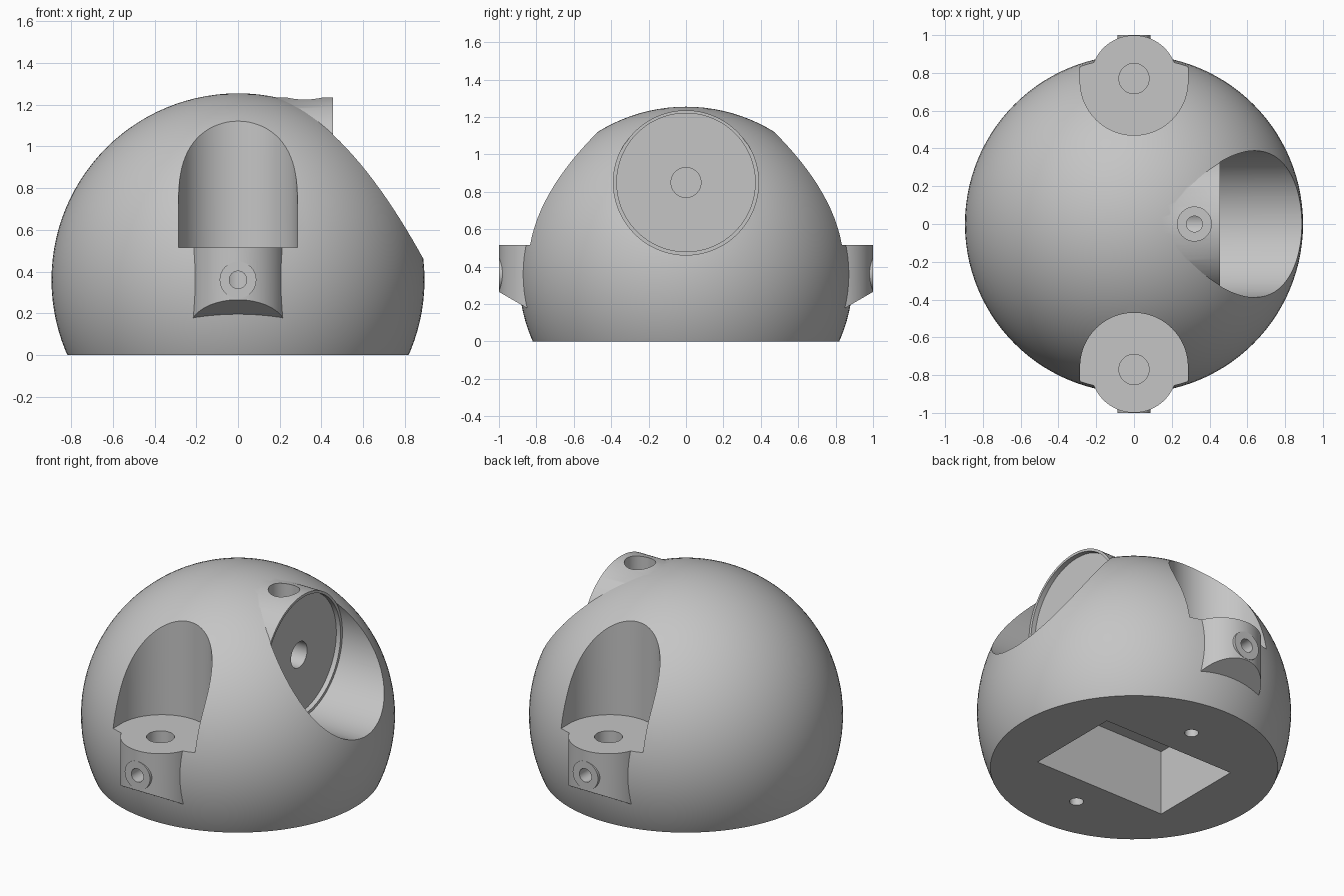
import bpy, bmesh, math
from mathutils import Vector, Matrix

if "Cube" in bpy.data.objects:
    bpy.data.objects.remove(bpy.data.objects["Cube"], do_unlink=True)

R, CZ = 0.895, 0.36          # dome radius and centre height
LEDGE = 0.515                # height of the side ledges
SOCKET_X, SOCKET_Z = 0.455, 0.85
helpers = []


def make(name, bm):
    bmesh.ops.recalc_face_normals(bm, faces=bm.faces)
    mesh = bpy.data.meshes.new(name)
    bm.to_mesh(mesh)
    bm.free()
    obj = bpy.data.objects.new(name, mesh)
    bpy.context.scene.collection.objects.link(obj)
    return obj


def slice_off(bm, point, normal):
    """Remove what lies beyond the plane and cap the opening."""
    geom = bm.verts[:] + bm.edges[:] + bm.faces[:]
    cut = bmesh.ops.bisect_plane(bm, geom=geom, plane_co=point, plane_no=normal, clear_outer=True)
    edges = [e for e in cut["geom_cut"] if isinstance(e, bmesh.types.BMEdge)]
    bmesh.ops.contextual_create(bm, geom=edges)


def cylinder_bm(radius, start, end, sides=96):
    a, b = Vector(start), Vector(end)
    rot = (b - a).to_track_quat("Z", "Y").to_matrix().to_4x4()
    bm = bmesh.new()
    bmesh.ops.create_cone(bm, cap_ends=True, segments=sides, radius1=radius, radius2=radius,
                          depth=(b - a).length, matrix=Matrix.Translation((a + b) / 2) @ rot)
    return bm


def combine(name, bm, operation):
    helper = make(name, bm)
    helper.hide_render = True
    helpers.append(helper)
    mod = body.modifiers.new(name, "BOOLEAN")
    mod.operation, mod.solver, mod.object = operation, "EXACT", helper


def add(name, bm):
    combine(name, bm, "UNION")


def cut_round(name, radius, start, end, sides=96):
    combine(name, cylinder_bm(radius, start, end, sides), "DIFFERENCE")


# Dome with a flat base
bm = bmesh.new()
bmesh.ops.create_uvsphere(bm, u_segments=112, v_segments=56, radius=R,
                          matrix=Matrix.Translation((0, 0, CZ)))
slice_off(bm, (0, 0, 0), (0, 0, -1))
body = make("dome_body", bm)

# Hood over the round socket
add("socket_hood", cylinder_bm(0.386, (0, 0, SOCKET_Z), (0.6, 0, SOCKET_Z), 128))

# Side brackets with sloped undersides and round screw pads
for s, side in ((-1, "front"), (1, "back")):
    bm = cylinder_bm(0.229, (0, s * 0.77, 0.05), (0, s * 0.77, 0.6))
    slice_off(bm, (0, s, 0.265), (0, s * 0.5, -0.866))
    add(side + "_bracket", bm)
    add(side + "_screw_pad", cylinder_bm(0.088, (0, s * 0.8, CZ), (0, s, CZ), 48))

# Upright U-shaped niches, rod holes and screw holes at front and back
for s, side in ((-1, "front"), (1, "back")):
    r, cy = 0.285, 0.755
    outline = [(r * math.cos(math.pi * i / 64), s * (cy - r * math.sin(math.pi * i / 64)))
               for i in range(65)] + [(-r, s * 1.3), (r, s * 1.3)]
    bm = bmesh.new()
    face = bm.faces.new([bm.verts.new((x, y, LEDGE)) for x, y in outline])
    top = bmesh.ops.extrude_face_region(bm, geom=[face])["geom"]
    bmesh.ops.translate(bm, vec=(0, 0, 1),
                        verts=[v for v in top if isinstance(v, bmesh.types.BMVert)])
    combine(side + "_niche", bm, "DIFFERENCE")
    cut_round(side + "_rod_hole", 0.08, (0, s * 0.77, 0.26), (0, s * 0.77, 0.7), 48)
    cut_round(side + "_screw_hole", 0.042, (0, s * 0.77, CZ), (0, s * 1.1, CZ), 32)
    cut_round(side + "_base_hole", 0.04, (0, s * 0.51, -0.1), (0, s * 0.51, 0.3), 32)

# Round socket, its shallow recess, rod hole and countersunk screw hole
for name, radius, depth in (("socket", 0.388, 0), ("socket_recess", 0.37, 0.03),
                            ("socket_rod_hole", 0.08, 0.27)):
    cut_round(name, radius, (SOCKET_X - depth, 0, SOCKET_Z), (1.2, 0, SOCKET_Z), 128)
cut_round("hood_screw_head", 0.09, (0.32, 0, 1.12), (0.32, 0, 1.4), 48)
cut_round("hood_screw_hole", 0.042, (0.32, 0, SOCKET_Z), (0.32, 0, 1.3), 32)

# Rectangular cavity in the base
bm = bmesh.new()
bmesh.ops.create_cube(bm, size=1, matrix=Matrix.Translation((0, 0, 0.155))
                      @ Matrix.Diagonal((0.92, 0.614, 0.51, 1)))
combine("base_cavity", bm, "DIFFERENCE")

# Bake the shape and drop the helpers
bpy.context.view_layer.update()
graph = bpy.context.evaluated_depsgraph_get()
baked = bpy.data.meshes.new_from_object(body.evaluated_get(graph))
body.modifiers.clear()
body.data = baked
for helper in helpers:
    bpy.data.objects.remove(helper, do_unlink=True)

# Plain grey finish
grey = bpy.data.materials.new("plain_grey")
grey.use_nodes = True
colour = (0.56, 0.56, 0.56, 1)
grey.diffuse_color = colour
grey.node_tree.nodes["Principled BSDF"].inputs["Base Color"].default_value = colour
body.data.materials.clear()
body.data.materials.append(grey)

for obj in bpy.context.selected_objects:
    obj.select_set(False)
body.select_set(True)
bpy.context.view_layer.objects.active = body
bpy.ops.object.shade_smooth_by_angle(angle=math.radians(25))
